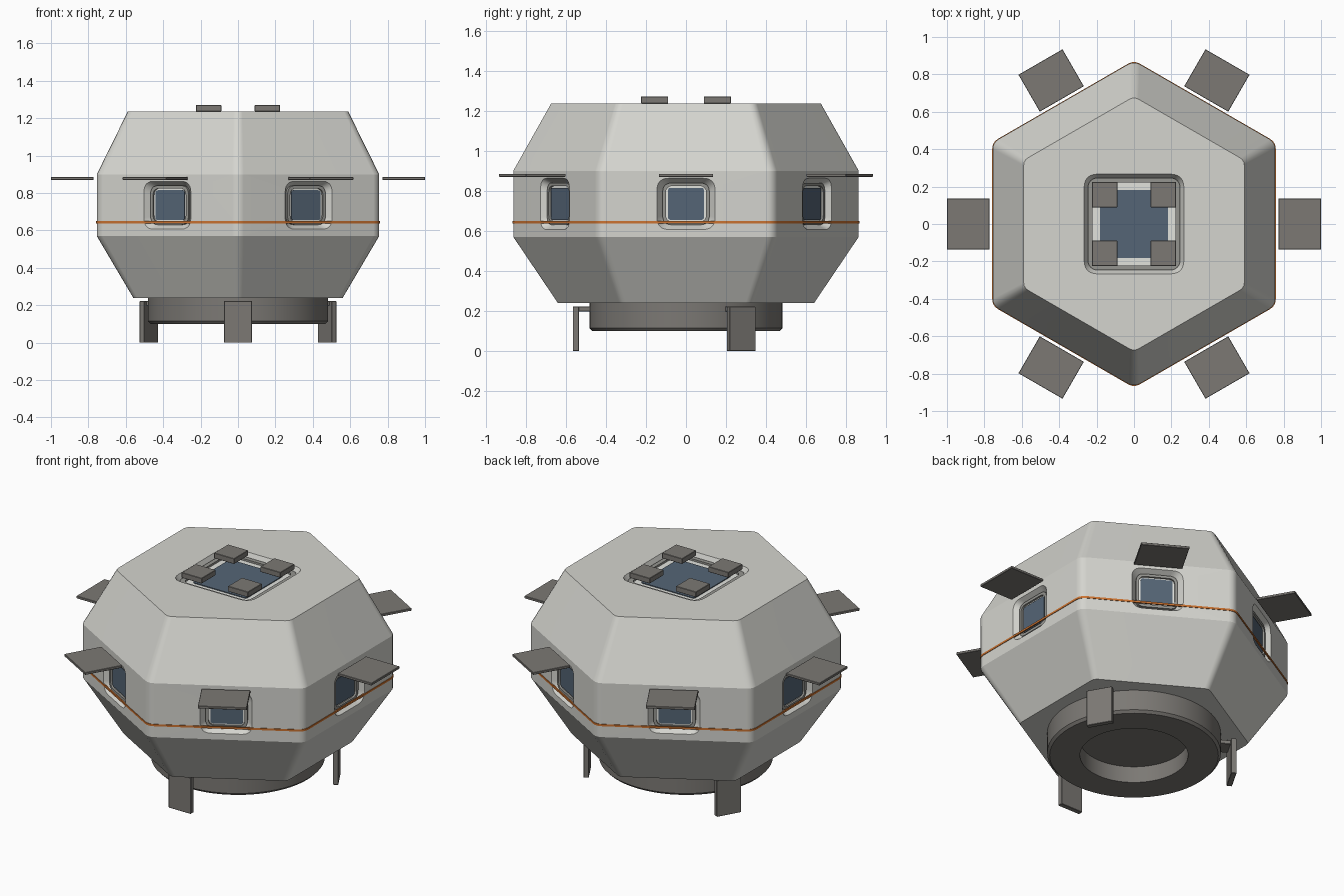
import bpy, bmesh
from math import cos, sin, pi, radians
from mathutils import Matrix, Vector

if "Cube" in bpy.data.objects:
    bpy.data.objects.remove(bpy.data.objects["Cube"], do_unlink=True)


def material(name, *rgb):
    m = bpy.data.materials.new(name)
    m.use_nodes = True
    m.diffuse_color = (*rgb, 1)
    bsdf = m.node_tree.nodes["Principled BSDF"]
    bsdf.inputs["Base Color"].default_value = (*rgb, 1)
    bsdf.inputs["Roughness"].default_value = 0.6
    return m


HULL = material("hull white", 0.66, 0.66, 0.62)
PALE = material("pale trim", 0.76, 0.77, 0.73)
SEAL = material("seal grey", 0.30, 0.30, 0.28)
DARK = material("dark grey", 0.20, 0.19, 0.175)
GLASS = material("blue glass", 0.09, 0.13, 0.18)
ORANGE = material("orange stripe", 0.60, 0.17, 0.03)


def rounded(corners, z, cut, steps):
    """Closed loop through the corners, each rounded over the length cut."""
    loop = []
    n = len(corners)
    for i, c in enumerate(corners):
        a = c + (corners[i - 1] - c).normalized() * cut
        b = c + (corners[(i + 1) % n] - c).normalized() * cut
        for k in range(steps + 1):
            t = k / steps
            p = a * (1 - t) ** 2 + c * 2 * t * (1 - t) + b * t * t
            loop.append((p.x, p.y, z))
    return loop


def hexagon(apothem, z):
    r = apothem / cos(pi / 6)
    pts = [Vector((r * cos(a), r * sin(a))) for a in (pi / 6 + i * pi / 3 for i in range(6))]
    return rounded(pts, z, apothem * 0.047, 3)


def rect(hw, hh, r, z):
    pts = [Vector((x * hw, y * hh)) for x, y in ((1, 1), (-1, 1), (-1, -1), (1, -1))]
    return rounded(pts, z, r, 6)


def circle(r, z, n=64):
    return [(r * cos(2 * pi * i / n), r * sin(2 * pi * i / n), z) for i in range(n)]


def finish(name, bm, mat, angle=22):
    bmesh.ops.recalc_face_normals(bm, faces=bm.faces)
    me = bpy.data.meshes.new(name)
    bm.to_mesh(me)
    bm.free()
    me.materials.append(mat)
    ob = bpy.data.objects.new(name, me)
    bpy.context.collection.objects.link(ob)
    smooth(ob, angle)
    return ob


def activate(ob):
    bpy.ops.object.select_all(action="DESELECT")
    ob.select_set(True)
    bpy.context.view_layer.objects.active = ob


def smooth(ob, angle):
    activate(ob)
    bpy.ops.object.shade_smooth_by_angle(angle=radians(angle))


def loft(name, loops, mat, place=Matrix(), ring=False):
    """Skin a series of loops; a ring joins the last loop to the first."""
    bm = bmesh.new()
    rows = [[bm.verts.new(place @ Vector(p)) for p in loop] for loop in loops]
    n = len(rows[0])
    pairs = list(zip(rows, rows[1:]))
    if ring:
        pairs.append((rows[-1], rows[0]))
    else:
        bm.faces.new(rows[0])
        bm.faces.new(rows[-1])
    for a, b in pairs:
        for i in range(n):
            j = (i + 1) % n
            bm.faces.new((a[i], a[j], b[j], b[i]))
    return finish(name, bm, mat)


def box(name, low, high, mat, place=Matrix()):
    low, high = Vector(low), Vector(high)
    bm = bmesh.new()
    bmesh.ops.create_cube(bm, size=1, matrix=place @ Matrix.Translation((low + high) / 2)
                          @ Matrix.Diagonal((*(high - low), 1)))
    bmesh.ops.bevel(bm, geom=bm.edges[:], offset=0.002, segments=1, affect="EDGES")
    return finish(name, bm, mat, 20)


def turn(degrees):
    return Matrix.Rotation(radians(degrees), 4, "Z")


# Hexagonal hull
hull = loft("hull", [hexagon(0.56, 0.24), hexagon(0.755, 0.57),
                     hexagon(0.755, 0.90), hexagon(0.59, 1.235)], HULL)


def window(name, place, outer, seat, gap, pane, corner):
    """Cut a sloped recess into the hull and set a framed pane in it."""
    (ow, oh), (sw, sh), (pw, ph) = outer, seat, pane
    cutter = loft(name + "_cutter", [rect(ow, oh, corner, 0.02), rect(ow, oh, corner, 0),
                                     rect(sw, sh, corner * 0.8, -0.04)], HULL, place)
    activate(hull)
    mod = hull.modifiers.new("recess", "BOOLEAN")
    mod.operation, mod.solver, mod.object = "DIFFERENCE", "EXACT", cutter
    bpy.ops.object.modifier_apply(modifier=mod.name)
    bpy.data.objects.remove(cutter, do_unlink=True)
    iw, ih, r = sw - gap, sh - gap, corner * 0.6
    loft(name + "_seal", [rect(sw, sh, corner * 0.8, -0.042), rect(sw, sh, corner * 0.8, -0.022),
                          rect(iw, ih, r, -0.022), rect(iw, ih, r, -0.042)], SEAL, place, True)
    loft(name + "_frame", [rect(iw, ih, r, -0.042), rect(iw, ih, r, -0.034)], PALE, place)
    loft(name + "_glass", [rect(pw, ph, 0.015, -0.036), rect(pw, ph, 0.015, -0.029)], GLASS, place)


# Six side windows, each under a raised shutter
facing = Matrix(((0, 0, 1, 0.755), (1, 0, 0, 0), (0, 1, 0, 0.735), (0, 0, 0, 1)))
for i in range(6):
    spin = turn(60 * i)
    window(f"side_window_{i + 1}", spin @ facing, (0.145, 0.128), (0.117, 0.105),
           0.016, (0.09, 0.08), 0.06)
    box(f"shutter_{i + 1}", (0.772, -0.136, 0.87), (1.0, 0.136, 0.885), DARK, spin)

# Roof window with four corner pads
window("roof_window", Matrix.Translation((0, 0, 1.235)), (0.267, 0.267), (0.247, 0.247),
       0.026, (0.182, 0.182), 0.075)
for x in (-0.157, 0.157):
    for y in (-0.157, 0.157):
        box("roof_pad", (x - 0.068, y - 0.068, 1.237), (x + 0.068, y + 0.068, 1.27), DARK)

smooth(hull, 22)
weighted = hull.modifiers.new("flat panels", "WEIGHTED_NORMAL")
weighted.keep_sharp = True

# Thin stripe around the waist
loft("waist_stripe", [hexagon(0.75, 0.638), hexagon(0.758, 0.638),
                      hexagon(0.758, 0.65), hexagon(0.75, 0.65)], ORANGE, ring=True)

# Docking collar with a recessed hatch
loft("docking_collar", [circle(0.30, 0.20), circle(0.30, 0.10), circle(0.468, 0.10),
                        circle(0.482, 0.115), circle(0.482, 0.245)], DARK)

# Three legs on short brackets
for i in range(3):
    spin = turn(-90 + 120 * i)
    box(f"leg_{i + 1}", (0.535, -0.075, 0), (0.565, 0.075, 0.222), DARK, spin)
    box(f"leg_bracket_{i + 1}", (0.46, -0.05, 0.198), (0.54, 0.05, 0.222), DARK, spin)
